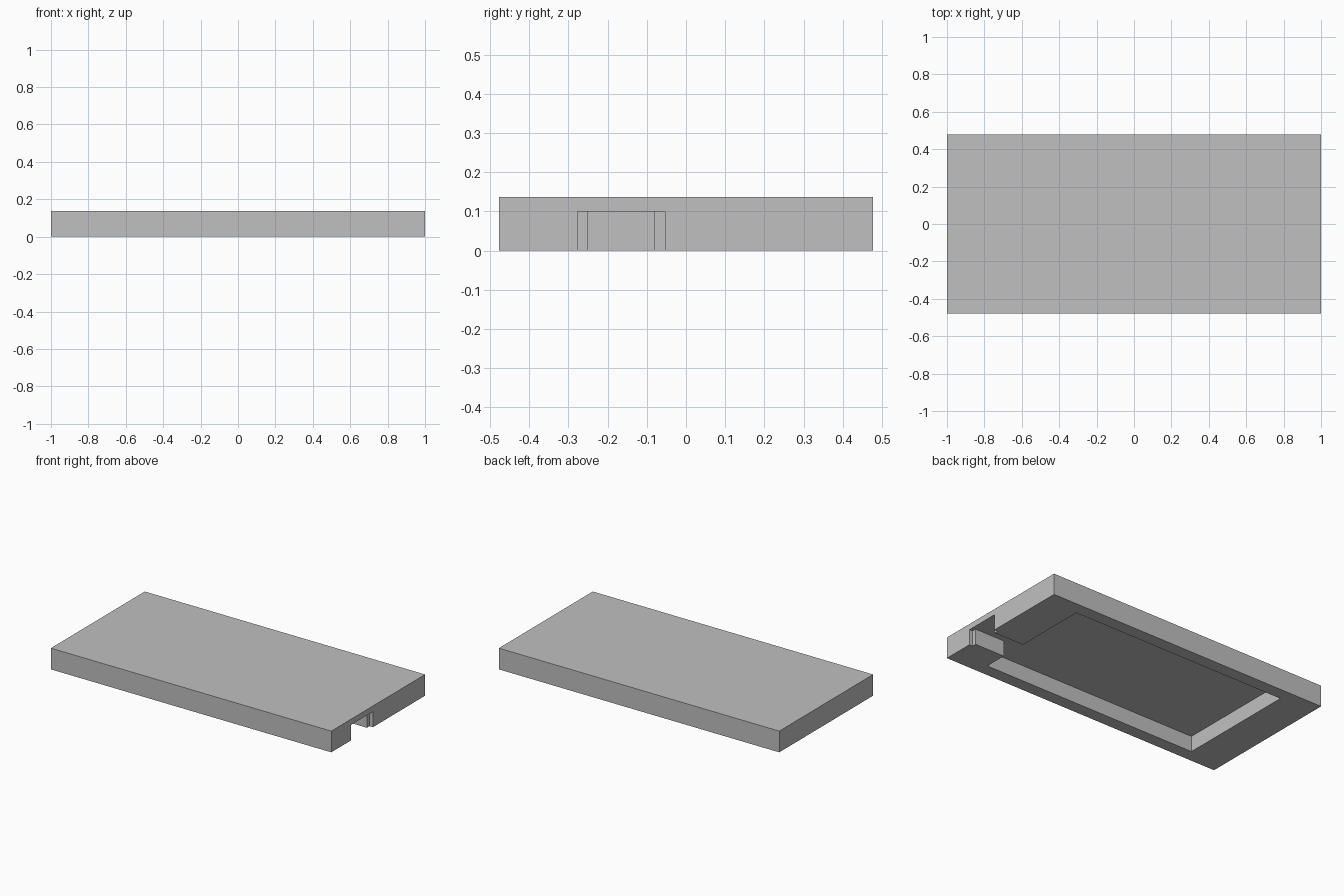
import bpy
import bmesh

cube = bpy.data.objects.get("Cube")
if cube:
    bpy.data.objects.remove(cube, do_unlink=True)

LENGTH, WIDTH, HEIGHT = 2.0, 0.956, 0.137
CAVITY_TOP = 0.10

grey = bpy.data.materials.new("plain grey")
grey.use_nodes = True
colour = (0.53, 0.53, 0.53, 1)
grey.diffuse_color = colour
grey.node_tree.nodes["Principled BSDF"].inputs["Base Color"].default_value = colour


def prism(name, outline, bottom, top):
    """Extrude a flat outline between two heights."""
    bm = bmesh.new()
    face = bm.faces.new([bm.verts.new((x, y, bottom)) for x, y in outline])
    extruded = bmesh.ops.extrude_face_region(bm, geom=[face])
    verts = [v for v in extruded["geom"] if isinstance(v, bmesh.types.BMVert)]
    bmesh.ops.translate(bm, verts=verts, vec=(0, 0, top - bottom))
    bmesh.ops.recalc_face_normals(bm, faces=bm.faces)
    mesh = bpy.data.meshes.new(name)
    bm.to_mesh(mesh)
    bm.free()
    mesh.materials.append(grey)
    obj = bpy.data.objects.new(name, mesh)
    bpy.context.collection.objects.link(obj)
    return obj


# Outer slab
hx, hy = LENGTH / 2, WIDTH / 2
cover = prism("cover", [(-hx, -hy), (hx, -hy), (hx, hy), (-hx, hy)], 0, HEIGHT)

# Underside pocket, cable channel and wider recess at its mouth
pocket_left, pocket_right, pocket_y = -0.763, 0.765, 0.397
channel_y, channel_half = -0.165, 0.085
mouth_x, mouth_half = 0.976, 0.112
beyond = hx + 0.1
lower = [
    (pocket_left, -pocket_y),
    (pocket_right, -pocket_y),
    (pocket_right, channel_y - channel_half),
    (mouth_x, channel_y - channel_half),
    (mouth_x, channel_y - mouth_half),
    (beyond, channel_y - mouth_half),
]
upper = [
    (beyond, channel_y + mouth_half),
    (mouth_x, channel_y + mouth_half),
    (mouth_x, channel_y + channel_half),
    (pocket_right, channel_y + channel_half),
    (pocket_right, pocket_y),
    (pocket_left, pocket_y),
]
cutter = prism("cavity_cutter", lower + upper, -0.1, CAVITY_TOP)
cutter.hide_render = True

# Cut the cavity and drop the helper
cut = cover.modifiers.new("cavity", "BOOLEAN")
cut.operation = "DIFFERENCE"
cut.solver = "EXACT"
cut.object = cutter
bpy.context.view_layer.objects.active = cover
bpy.ops.object.modifier_apply(modifier=cut.name)
bpy.data.objects.remove(cutter, do_unlink=True)
